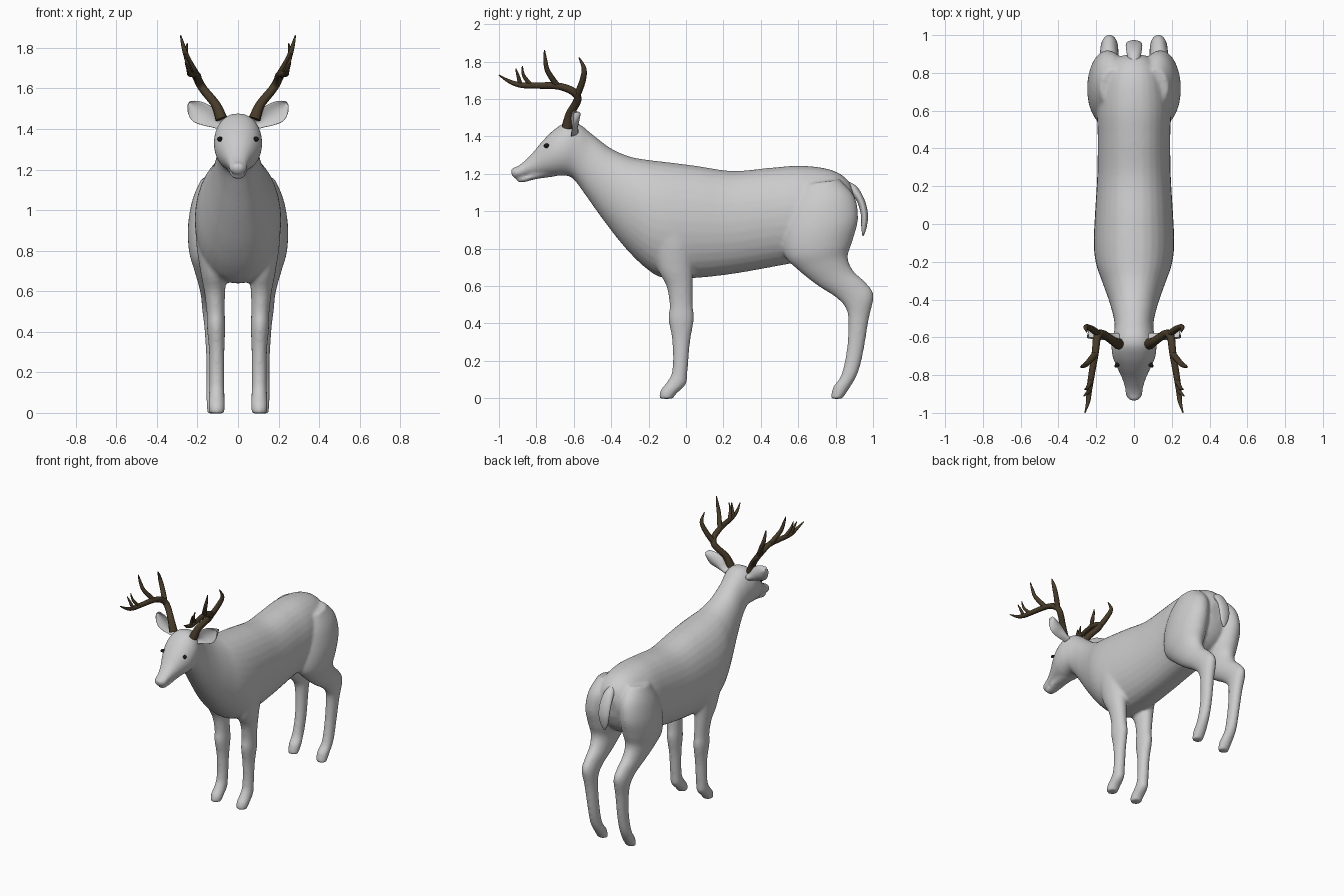
import bpy, bmesh, math
from mathutils import Vector as V

STEPS = 5

def spline(rows):
    """Catmull-Rom resampling of rows of numbers."""
    out = []
    for i in range(len(rows) - 1):
        p = [rows[max(0, min(len(rows) - 1, i + k))] for k in (-1, 0, 1, 2)]
        for s in range(STEPS):
            t = s / STEPS
            out.append([0.5 * (2*b + (c - a)*t + (2*a - 5*b + 4*c - d)*t*t + (3*b - a - 3*c + d)*t**3)
                        for a, b, c, d in zip(*p)])
    return out + [list(rows[-1])]

def loft(name, rings, n=32, cup=0.0, power=1.0):
    """rings: (centre, axis a, axis b); closed tube through elliptical sections."""
    bm = bmesh.new()
    loops = []
    for c, a, b in rings:
        loop = []
        for k in range(n):
            t = 2 * math.pi * k / n
            s = math.copysign(abs(math.sin(t)) ** power, math.sin(t))
            p = c + a * math.cos(t) + b * s
            p.y -= cup * math.cos(t) ** 2
            loop.append(bm.verts.new(p))
        loops.append(loop)
    for l0, l1 in zip(loops, loops[1:]):
        for k in range(n):
            bm.faces.new((l0[k], l0[(k+1) % n], l1[(k+1) % n], l1[k]))
    bm.faces.new(loops[0])
    bm.faces.new(loops[-1])
    bmesh.ops.recalc_face_normals(bm, faces=bm.faces)
    me = bpy.data.meshes.new(name)
    bm.to_mesh(me)
    bm.free()
    me.shade_smooth()
    ob = bpy.data.objects.new(name, me)
    bpy.context.collection.objects.link(ob)
    return ob

def side_loft(name, rows, side=1, power=1.0):
    """rows: side-view edge points (y1, z1, y2, z2), centre x, half width."""
    rings = []
    for y1, z1, y2, z2, x, w in spline(rows):
        p, q = V((0, y1, z1)), V((0, y2, z2))
        rings.append(((p + q) / 2 + V((side * x, 0, 0)), (p - q) / 2, V((w, 0, 0))))
    return loft(name, rings, power=power)

def ball(name, loc, scale, rot=(0, 0, 0)):
    bpy.ops.mesh.primitive_uv_sphere_add(segments=24, ring_count=14, location=loc, rotation=rot)
    ob = bpy.context.object
    ob.name, ob.scale = name, scale
    ob.data.shade_smooth()
    return ob

def material(name, col):
    m = bpy.data.materials.new(name)
    m.diffuse_color = (*col, 1)
    return m

# Torso, neck and head: top point, bottom point, x, half width
trunk = [(.90, 1.08, .88, .94, 0, .06), (.87, 1.16, .84, .85, 0, .12), (.78, 1.22, .76, .78, 0, .17),
         (.62, 1.243, .60, .73, 0, .195), (.45, 1.232, .45, .70, 0, .192), (.25, 1.215, .25, .665, 0, .195),
         (.05, 1.243, .05, .643, 0, .207), (-.10, 1.262, -.12, .643, 0, .213), (-.21, 1.275, -.22, .70, 0, .20),
         (-.30, 1.292, -.33, .81, 0, .165), (-.40, 1.335, -.44, .95, 0, .128), (-.50, 1.41, -.54, 1.09, 0, .104),
         (-.57, 1.465, -.60, 1.17, 0, .108), (-.64, 1.475, -.64, 1.19, 0, .119), (-.71, 1.432, -.69, 1.19, 0, .114),
         (-.77, 1.372, -.74, 1.19, 0, .092), (-.82, 1.312, -.79, 1.19, 0, .068), (-.87, 1.262, -.85, 1.19, 0, .05),
         (-.912, 1.232, -.90, 1.178, 0, .044), (-.933, 1.205, -.927, 1.18, 0, .024)]
jaw = [(-.70, 1.25, -.70, 1.185, 0, .055), (-.81, 1.205, -.80, 1.172, 0, .046),
       (-.87, 1.181, -.865, 1.155, 0, .037), (-.905, 1.17, -.90, 1.155, 0, .02)]

# Legs: front point, back point, x, half width
front_leg = [(-.18, 1.08, .04, 1.08, .12, .075), (-.19, .87, .06, .87, .125, .083), (-.155, .70, .04, .70, .12, .066),
             (-.105, .60, .036, .60, .115, .052), (-.088, .50, .036, .50, .11, .045), (-.093, .42, .042, .42, .108, .045),
             (-.073, .30, .022, .30, .105, .038), (-.073, .15, .008, .14, .105, .037), (-.10, .09, .0, .075, .105, .039),
             (-.137, .04, -.05, .025, .105, .041), (-.142, -.003, -.07, -.003, .105, .036)]
hind_leg = [(.62, 1.14, .82, 1.17, .11, .07), (.55, 1.02, .90, 1.08, .125, .10), (.52, .88, .92, .96, .14, .107),
            (.53, .76, .89, .84, .14, .102), (.60, .685, .865, .755, .14, .08), (.70, .605, .895, .68, .135, .062),
            (.80, .54, .96, .62, .132, .051), (.855, .48, 1.003, .55, .13, .047), (.868, .40, .977, .42, .125, .04),
            (.858, .25, .947, .24, .12, .036), (.828, .12, .917, .13, .12, .037), (.787, .06, .872, .05, .115, .041),
            (.773, -.003, .835, -.003, .115, .036)]
parts = [side_loft("body", trunk, power=.88), side_loft("jaw", jaw)]
for s in (-1, 1):
    parts += [side_loft("front_leg", front_leg, s), side_loft("hind_leg", hind_leg, s)]
parts.append(ball("nose", (0, -.918, 1.212), (.034, .02, .022)))

# Fuse body parts into one smooth skin
bpy.ops.object.select_all(action='DESELECT')
for p in parts:
    p.select_set(True)
body = parts[0]
bpy.context.view_layer.objects.active = body
bpy.ops.object.join()
rm = body.modifiers.new("fuse", 'REMESH')
rm.mode, rm.voxel_size, rm.use_smooth_shade = 'VOXEL', 0.01, True
sm = body.modifiers.new("soften", 'SMOOTH')
sm.factor, sm.iterations = 0.5, 8

# Tail
side_loft("tail", [(.84, 1.17, .82, 1.12, 0, .02), (.91, 1.135, .87, 1.10, 0, .036), (.955, 1.06, .915, 1.05, 0, .043),
                   (.973, .98, .935, .98, 0, .042), (.965, .91, .937, .92, 0, .03), (.95, .868, .942, .87, 0, .008)])

dark = material("eye_dark", (.01, .01, .01))
horn = material("antler_brown", (.065, .045, .022))

# Ears: x, z, y of centre and half width
ear = [(.085, 1.42, -.60, .025), (.115, 1.435, -.60, .032), (.15, 1.46, -.60, .05),
       (.19, 1.482, -.595, .055), (.222, 1.506, -.59, .04), (.24, 1.525, -.588, .016), (.243, 1.53, -.588, .003)]
for s in (-1, 1):
    rings = [(V((s*x, y + .012, z)), V((-s*.58*w, 0, .81*w)), V((0, .012 if w > .02 else .006, 0)))
             for x, z, y, w in spline(ear)]
    loft("ear", rings, n=24, cup=.025)
    # Eyes
    ball("eye", (s*.088, -.745, 1.35), (.011, .019, .012), (0, 0, s*.75)).data.materials.append(dark)

# Antlers: main beam and tines as (x, y, z, radius)
antler = [
    [(.082, -.635, 1.45, .03), (.11, -.62, 1.52, .023), (.17, -.58, 1.595, .021), (.195, -.60, 1.637, .021),
     (.205, -.68, 1.668, .019), (.225, -.80, 1.672, .017), (.237, -.88, 1.674, .015),
     (.243, -.94, 1.692, .011), (.26, -1.0, 1.727, .003)],
    [(.185, -.585, 1.615, .019), (.225, -.555, 1.69, .017), (.255, -.545, 1.76, .013), (.25, -.572, 1.822, .003)],
    [(.207, -.69, 1.672, .017), (.25, -.74, 1.75, .014), (.27, -.752, 1.81, .010), (.283, -.757, 1.862, .003)],
    [(.228, -.83, 1.675, .013), (.247, -.868, 1.725, .009), (.262, -.875, 1.775, .003)],
    [(.235, -.885, 1.675, .012), (.25, -.897, 1.72, .009), (.265, -.91, 1.762, .003)]]
for s in (-1, 1):
    cu = bpy.data.curves.new("antler", 'CURVE')
    cu.dimensions, cu.bevel_depth, cu.bevel_resolution, cu.use_fill_caps = '3D', 1.0, 3, True
    for line in antler:
        pts = spline(line)
        sp = cu.splines.new('POLY')
        sp.points.add(len(pts) - 1)
        for p, (x, y, z, r) in zip(sp.points, pts):
            p.co, p.radius = (s*x, y, z, 1), r
        sp.use_smooth = True
    cu.materials.append(horn)
    ob = bpy.data.objects.new("antler", cu)
    bpy.context.collection.objects.link(ob)
